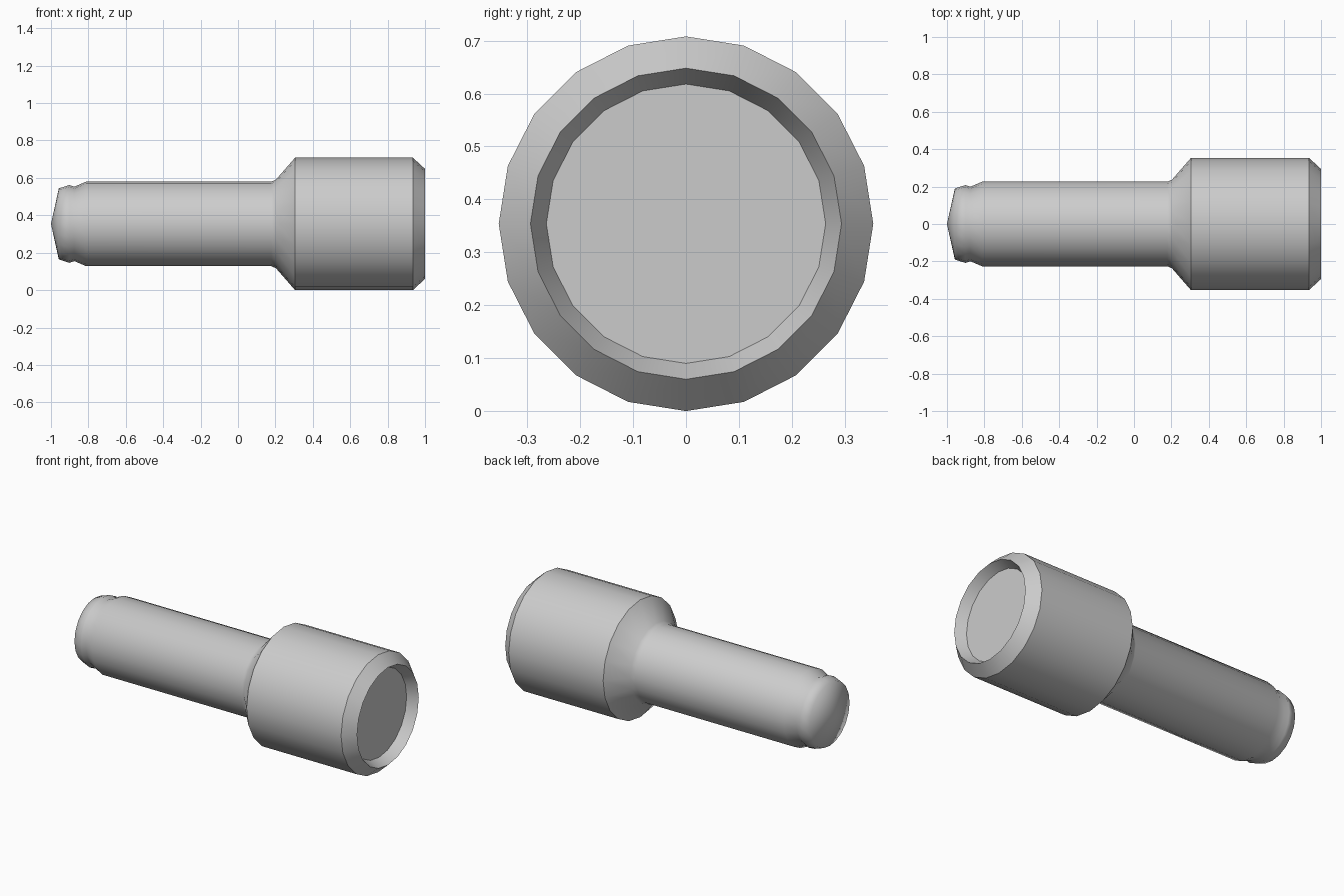
import bpy, bmesh
from math import tau, sin, cos

if "Cube" in bpy.data.objects:
    bpy.data.objects.remove(bpy.data.objects["Cube"])

SIDES = 20
AXIS_Z = 0.354

# Lathe profile: (x, radius, sharp edge ring)
PROFILE = [
    (-0.958, 0.190, False),  # domed tip rim
    (-0.902, 0.208, False),  # tip bead
    (-0.875, 0.199, False),  # groove
    (-0.812, 0.226, False),  # shaft start
    (0.178, 0.226, False),   # shaft end
    (0.203, 0.237, False),   # small fillet
    (0.305, 0.354, True),    # head shoulder
    (0.935, 0.354, True),    # head end
    (1.000, 0.294, True),    # chamfered rim
    (0.940, 0.264, True),    # recess floor
]

bm = bmesh.new()

# Rings around the x axis
rings = []
for x, r, _ in PROFILE:
    rings.append([bm.verts.new((x, r * cos(tau * i / SIDES), AXIS_Z + r * sin(tau * i / SIDES)))
                  for i in range(SIDES)])

# Side walls
for a, b in zip(rings, rings[1:]):
    for i in range(SIDES):
        j = (i + 1) % SIDES
        bm.faces.new((a[i], a[j], b[j], b[i]))

# Shallow cone on the tip, flat floor in the recess
tip = bm.verts.new((-1, 0, AXIS_Z))
for i in range(SIDES):
    bm.faces.new((tip, rings[0][(i + 1) % SIDES], rings[0][i]))
bm.faces.new(rings[-1])
bmesh.ops.recalc_face_normals(bm, faces=bm.faces)

# Smooth shading with chosen sharp rings
for f in bm.faces:
    f.smooth = True
for ring, (_, _, sharp) in zip(rings, PROFILE):
    if sharp:
        for i in range(SIDES):
            bm.edges.get((ring[i], ring[(i + 1) % SIDES])).smooth = False

mesh = bpy.data.meshes.new("headed_pin")
bm.to_mesh(mesh)
bm.free()
bpy.context.collection.objects.link(bpy.data.objects.new("headed_pin", mesh))
